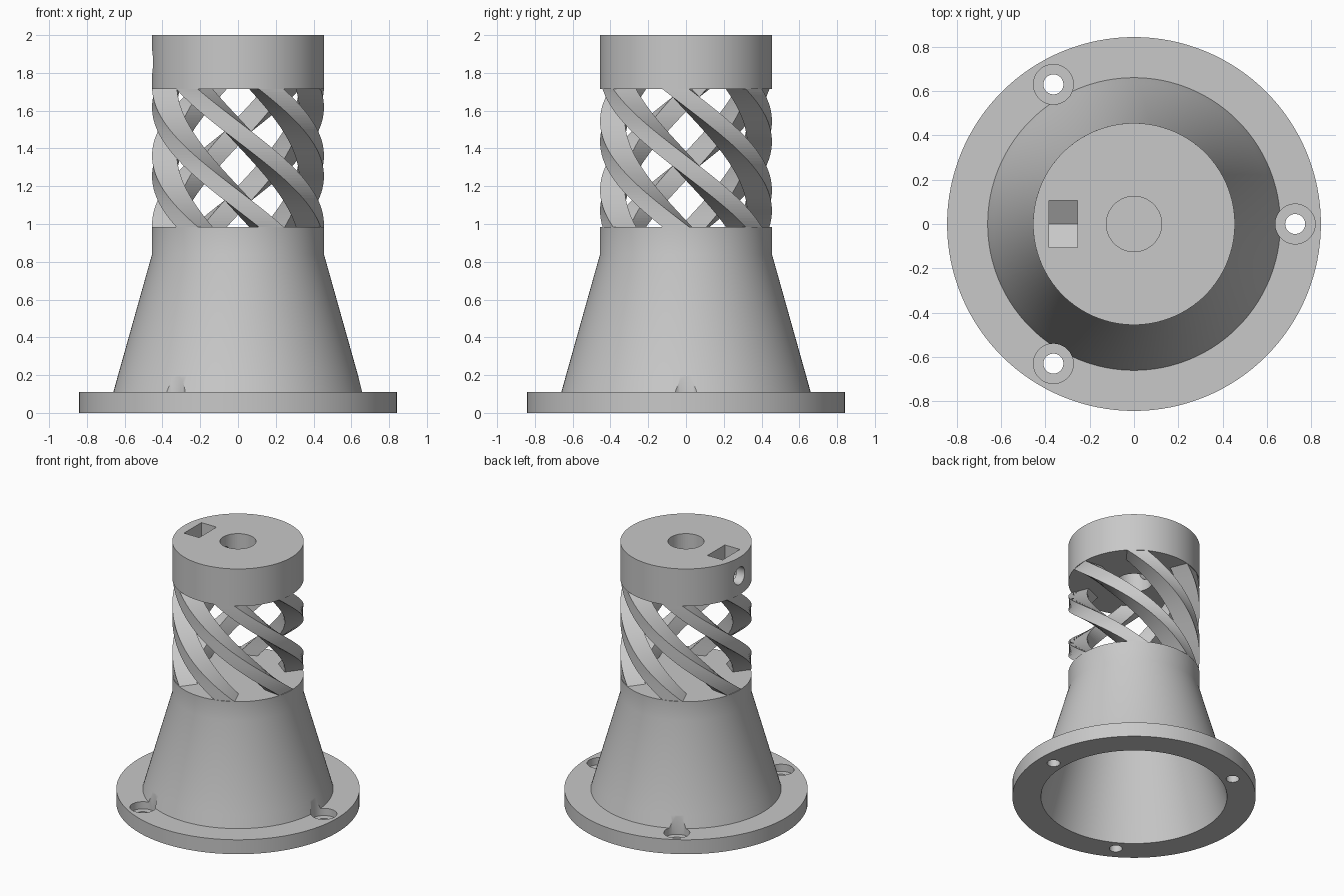
import bpy, bmesh, math
from math import sin, cos, radians, tau

cube = bpy.data.objects.get("Cube")
if cube:
    bpy.data.objects.remove(cube, do_unlink=True)

grey = bpy.data.materials.new("plain grey")
grey.use_nodes = True
colour = (0.58, 0.58, 0.58, 1)
grey.diffuse_color = colour
grey.node_tree.nodes["Principled BSDF"].inputs["Base Color"].default_value = colour

BODY_R, CONE_R, FLANGE_R = 0.455, 0.66, 0.843
FLANGE_Z, NECK_Z, DECK_Z, CAP_Z, TOP_Z = 0.11, 0.84, 0.985, 1.715, 2.0


def add_object(name, bm):
    bmesh.ops.recalc_face_normals(bm, faces=bm.faces)
    mesh = bpy.data.meshes.new(name)
    bm.to_mesh(mesh)
    bm.free()
    mesh.materials.append(grey)
    obj = bpy.data.objects.new(name, mesh)
    bpy.context.collection.objects.link(obj)
    return obj


def lathe(name, profile, steps=128):
    """Revolve an open (radius, z) profile whose ends lie on the axis."""
    bm = bmesh.new()
    verts = [bm.verts.new((r, 0, z)) for r, z in profile]
    edges = [bm.edges.new(pair) for pair in zip(verts, verts[1:])]
    bmesh.ops.spin(bm, geom=verts + edges, axis=(0, 0, 1), cent=(0, 0, 0),
                   angle=tau, steps=steps, use_merge=True)
    bmesh.ops.remove_doubles(bm, verts=bm.verts, dist=1e-5)
    return add_object(name, bm)


def prism(name, radius, z0, z1, x=0, y=0, sides=48):
    bm = bmesh.new()
    bmesh.ops.create_cone(bm, cap_ends=True, segments=sides, radius1=radius,
                          radius2=radius, depth=z1 - z0)
    bmesh.ops.translate(bm, verts=bm.verts, vec=(x, y, (z0 + z1) / 2))
    return add_object(name, bm)


def cut(target, cutters):
    """Subtract the cutters, bake the result and drop the cutters."""
    for cutter in cutters:
        cutter.hide_render = True
        mod = target.modifiers.new("cut", "BOOLEAN")
        mod.operation, mod.solver, mod.object = "DIFFERENCE", "EXACT", cutter
    bpy.context.view_layer.update()
    graph = bpy.context.evaluated_depsgraph_get()
    target.data = bpy.data.meshes.new_from_object(target.evaluated_get(graph))
    target.modifiers.clear()
    for cutter in cutters:
        bpy.data.objects.remove(cutter, do_unlink=True)


def smooth(obj):
    bpy.ops.object.select_all(action="DESELECT")
    obj.select_set(True)
    bpy.context.view_layer.objects.active = obj
    bpy.ops.object.shade_smooth_by_angle(angle=radians(30))


# Hollow conical base with flange
base = lathe("conical_base", [
    (0, NECK_Z), (0.41, NECK_Z), (0.645, 0), (FLANGE_R, 0),
    (FLANGE_R, FLANGE_Z), (CONE_R, FLANGE_Z), (0.635, 0.2),
    (BODY_R, NECK_Z), (BODY_R, DECK_Z), (0, DECK_Z)])

# Three counterbored screw holes
cutters = []
for i in range(3):
    x, y = 0.727 * cos(i * tau / 3), 0.727 * sin(i * tau / 3)
    cutters += [prism("screw_hole", 0.045, -0.1, 0.4, x, y),
                prism("counterbore", 0.09, 0.055, 0.4, x, y)]
cut(base, cutters)
smooth(base)

# Top collar with shaft bore, side screw hole and hexagonal nut pocket
collar = lathe("top_collar", [(0, CAP_Z), (BODY_R, CAP_Z),
                              (BODY_R, TOP_Z), (0, TOP_Z)])
screw_z = (CAP_Z + TOP_Z) / 2
bore = prism("shaft_bore", 0.125, CAP_Z - 0.1, TOP_Z + 0.1)
side_hole = prism("side_hole", 0.066, -0.3, 0.3)
side_hole.rotation_euler.y = radians(90)
side_hole.location = (-0.35, 0, screw_z)

bm = bmesh.new()
half, tip = 0.105, 0.105 / cos(radians(30))
outline = [(-half, TOP_Z + 0.1), (-half, screw_z - tip / 2), (0, screw_z - tip),
           (half, screw_z - tip / 2), (half, TOP_Z + 0.1)]
face = bm.faces.new([bm.verts.new((-0.383, y, z)) for y, z in outline])
side = bmesh.ops.extrude_face_region(bm, geom=[face])["geom"]
bmesh.ops.translate(bm, vec=(0.128, 0, 0),
                    verts=[v for v in side if isinstance(v, bmesh.types.BMVert)])
pocket = add_object("nut_pocket", bm)
cut(collar, [bore, side_hole, pocket])
smooth(collar)

# Six helical struts, each a third of a turn
STRUTS, STEPS, INNER_R, HALF_ANGLE = 6, 48, 0.325, radians(9)
inner = HALF_ANGLE * BODY_R / INNER_R
corners = [(BODY_R, -HALF_ANGLE), (BODY_R, HALF_ANGLE),
           (INNER_R, inner), (INNER_R, -inner)]
for n in range(STRUTS):
    bm = bmesh.new()
    rings = []
    for s in range(STEPS + 1):
        t = s / STEPS
        a = radians(53) + n * tau / STRUTS + t * tau / 3
        z = CAP_Z + (DECK_Z - CAP_Z) * t
        rings.append([bm.verts.new((r * cos(a + d), r * sin(a + d), z))
                      for r, d in corners])
    bm.faces.new(rings[0])
    bm.faces.new(rings[-1])
    for upper, lower in zip(rings, rings[1:]):
        for k in range(4):
            j = (k + 1) % 4
            quad = bm.faces.new((upper[k], upper[j], lower[j], lower[k]))
            quad.smooth = k % 2 == 1
    for edge in bm.edges:
        edge.smooth = len({f.smooth for f in edge.link_faces}) == 1
    add_object(f"helical_strut_{n + 1}", bm)
